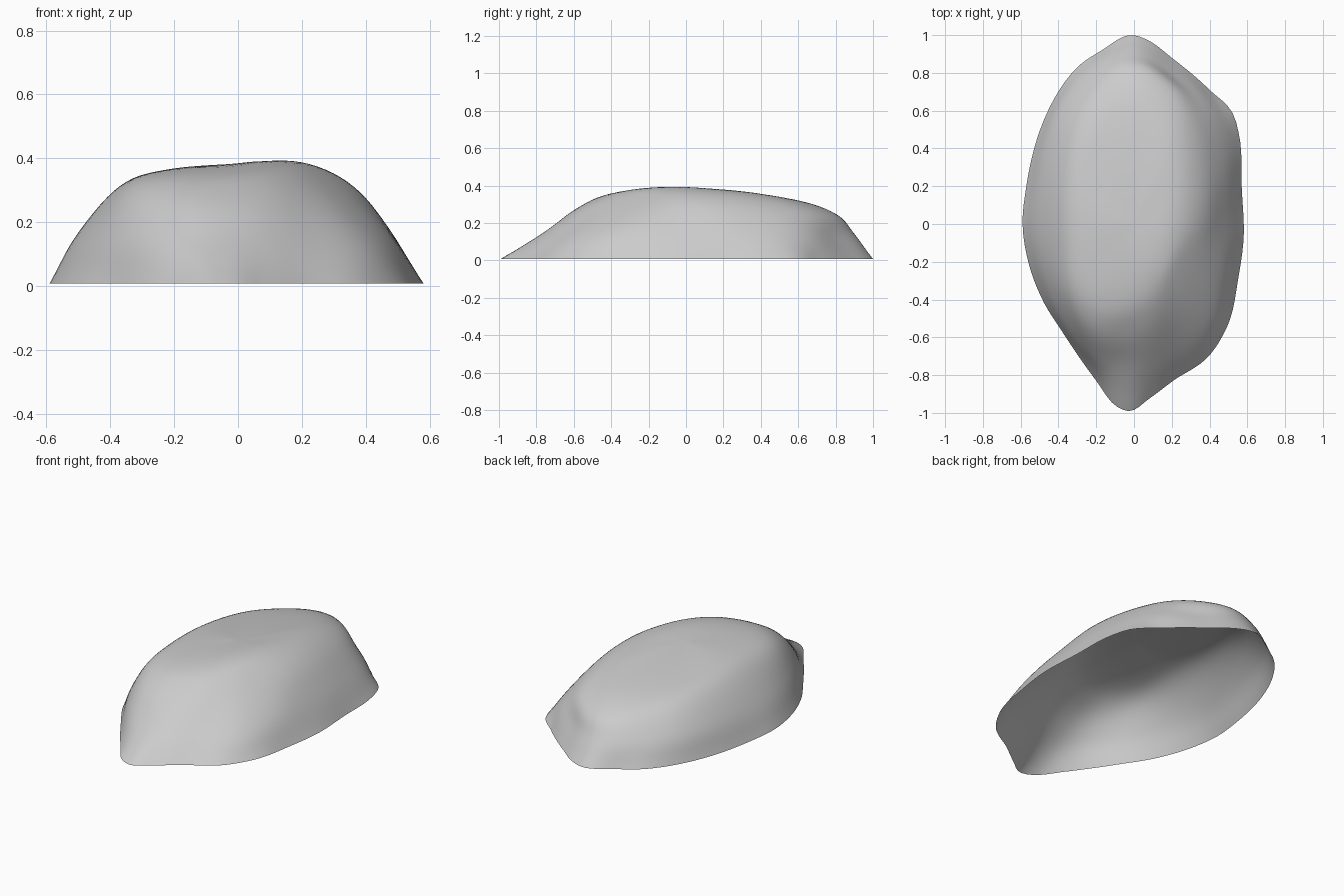
import bpy, bmesh, math

if "Cube" in bpy.data.objects:
    bpy.data.objects.remove(bpy.data.objects["Cube"])

SX = 0.58      # width used to even out the angles around the long rock
APEX = 0.383   # height at the centre
SEGS, STEPS = 120, 7

# Ground outline (x, y)
base = [(.58, -.08), (.57, .2), (.56, .45), (.53, .57), (.4, .71), (.2, .88),
        (.07, .975), (-.01, 1), (-.17, .92), (-.31, .82), (-.43, .65),
        (-.52, .43), (-.57, .2), (-.59, 0), (-.56, -.2), (-.49, -.39),
        (-.38, -.57), (-.2, -.83), (-.1, -.96), (-.02, -.99), (.08, -.925),
        (.2, -.835), (.42, -.67), (.51, -.5), (.55, -.3)]
# Middle of the walls (x, y, z)
wall = [(.48, 0, .165), (.475, .3, .165), (.425, .54, .155), (.19, .8, .13),
        (.01, .9, .14), (-.26, .77, .15), (-.4, .58, .155), (-.495, .2, .16),
        (-.5, -.1, .16), (-.44, -.35, .16), (-.28, -.63, .155),
        (-.04, -.76, .15), (.22, -.66, .14), (.4, -.49, .145), (.46, -.26, .165)]
# Rounded shoulder under the plateau
shoulder = [(.355, 0, .315), (.345, .3, .305), (.275, .59, .275), (.14, .75, .255),
            (-.01, .8, .25), (-.19, .67, .27), (-.3, .49, .29), (-.36, .2, .31),
            (-.365, -.1, .315), (-.34, -.34, .305), (-.22, -.53, .29),
            (-.05, -.58, .28), (.12, -.48, .305), (.25, -.26, .33)]
# Plateau
plateau = [(.2, 0, .388), (.18, .35, .362), (.03, .55, .33), (-.15, .4, .335),
           (-.22, 0, .365), (-.19, -.3, .36), (-.04, -.38, .362), (.1, -.25, .383)]


def ring(points):
    """Closed smooth curve returning (radius, z) for an angle."""
    # Inverse radius keeps straight stretches straight
    keys = sorted((math.atan2(p[1], p[0] / SX) % math.tau,
                   1 / math.hypot(p[0] / SX, p[1]),
                   p[2] if len(p) > 2 else .008) for p in points)
    n = len(keys)

    def key(i):
        a, r, z = keys[i % n]
        return a + math.tau * (i // n), r, z

    def slope(i, c):
        a, m, b = key(i - 1), key(i), key(i + 1)
        h0, h1 = m[0] - a[0], b[0] - m[0]
        return ((m[c] - a[c]) / h0 * h1 + (b[c] - m[c]) / h1 * h0) / (h0 + h1)

    def sample(ang):
        i = max(k for k in range(-1, n) if key(k)[0] <= ang)
        a, b = key(i), key(i + 1)
        h = b[0] - a[0]
        t = (ang - a[0]) / h
        inv, z = [(2*t**3 - 3*t*t + 1) * a[c] + (t**3 - 2*t*t + t) * h * slope(i, c)
                  + (3*t*t - 2*t**3) * b[c] + (t**3 - t*t) * h * slope(i + 1, c)
                  for c in (1, 2)]
        return [1 / inv, z]
    return sample


def catmull(p, t):
    return [.5 * (2*b + (c - a)*t + (2*a - 5*b + 4*c - d)*t*t + (3*b - a - 3*c + d)*t**3)
            for a, b, c, d in zip(*p)]


# Boulder shell, open underneath: smooth loft from outline to apex
rings = [ring(p) for p in (base, wall, shoulder, plateau)]
bm = bmesh.new()
apex = bm.verts.new((0, 0, APEX))
columns = []
for s in range(SEGS):
    ang = math.tau * s / SEGS
    pts = [f(ang) for f in rings]
    r, z = rings[3]((ang + math.pi) % math.tau)
    start = [2 * a - b for a, b in zip(pts[0], pts[1])]
    pts = [start] + pts + [[0, APEX], [-r, z]]
    col = []
    for k in range(4):
        for j in range(STEPS):
            r, z = catmull(pts[k:k + 4], j / STEPS)
            col.append(bm.verts.new((r * math.cos(ang) * SX, r * math.sin(ang), max(z, 0))))
    columns.append(col)
for s in range(SEGS):
    a, b = columns[s], columns[(s + 1) % SEGS]
    for k in range(len(a) - 1):
        bm.faces.new((a[k], b[k], b[k + 1], a[k + 1]))
    bm.faces.new((a[-1], b[-1], apex))
for f in bm.faces:
    f.smooth = True
mesh = bpy.data.meshes.new("boulder")
bm.to_mesh(mesh)
bm.free()
rock = bpy.data.objects.new("boulder", mesh)
bpy.context.collection.objects.link(rock)

# Soften the facets slightly
mod = rock.modifiers.new("soften", 'SMOOTH')
mod.factor = .5
mod.iterations = 5
grp = rock.vertex_groups.new(name="above_ground")
grp.add([v.index for v in mesh.vertices if v.co.z > .03], 1, 'REPLACE')
mod.vertex_group = grp.name
